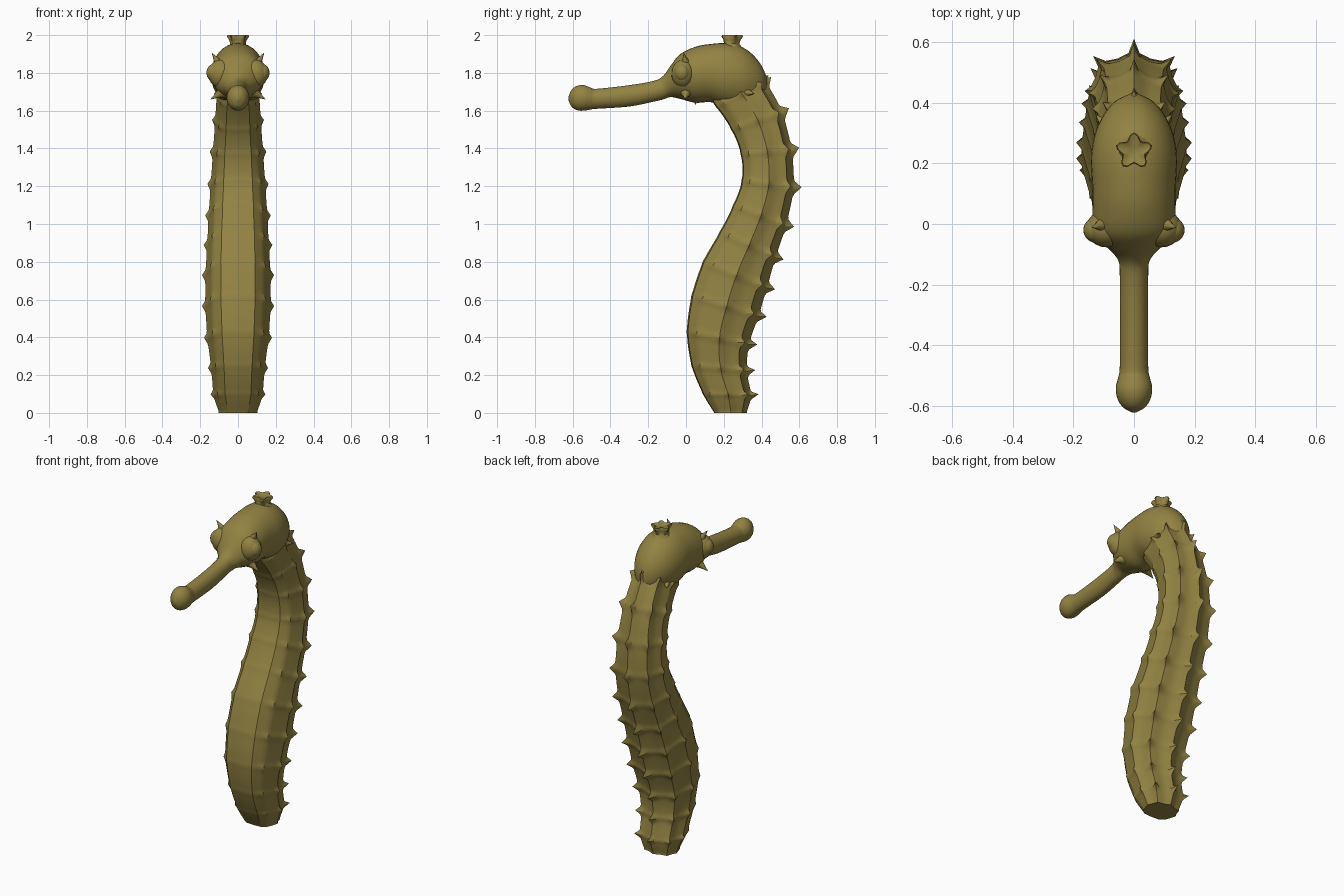
import bpy, bmesh, math
from mathutils import Vector

if "Cube" in bpy.data.objects:
    bpy.data.objects.remove(bpy.data.objects["Cube"])

olive = bpy.data.materials.new("olive skin")
olive.use_nodes = True
COLOUR = (0.29, 0.225, 0.055, 1)
olive.diffuse_color = COLOUR
olive.node_tree.nodes["Principled BSDF"].inputs["Base Color"].default_value = COLOUR


def finish(name, bm, angle=40):
    bmesh.ops.recalc_face_normals(bm, faces=bm.faces)
    mesh = bpy.data.meshes.new(name)
    bm.to_mesh(mesh)
    bm.free()
    mesh.materials.append(olive)
    ob = bpy.data.objects.new(name, mesh)
    bpy.context.collection.objects.link(ob)
    bpy.ops.object.select_all(action='DESELECT')
    ob.select_set(True)
    bpy.context.view_layer.objects.active = ob
    bpy.ops.object.shade_smooth_by_angle(angle=math.radians(angle))
    return ob


def loft(name, rings, angle=40):
    bm = bmesh.new()
    loops = [[bm.verts.new(p) for p in ring] for ring in rings]
    n = len(loops[0])
    for a, b in zip(loops, loops[1:]):
        for i in range(n):
            bm.faces.new((a[i], a[(i + 1) % n], b[(i + 1) % n], b[i]))
    bm.faces.new(loops[0])
    bm.faces.new(loops[-1])
    return finish(name, bm, angle)


def smooth_path(keys, steps):
    """Catmull-Rom through tuples; yields (position along keys, tuple)."""
    last = len(keys) - 1
    for k in range(last * steps + 1):
        i = min(k // steps, last - 1)
        t = k / steps - i
        p = [keys[max(0, min(last, i + d))] for d in (-1, 0, 1, 2)]
        yield i + t, [0.5 * (2 * b + (c - a) * t + (2 * a - 5 * b + 4 * c - d) * t * t
                             + (3 * b - a - 3 * c + d) * t ** 3) for a, b, c, d in zip(*p)]


# Trunk: each ring is front y, front z, back y, back z, half width
BODY = [(.15, 0, .32, 0, .10), (.09, .10, .345, .09, .13), (.03, .25, .325, .22, .143),
        (.005, .43, .335, .36, .163), (.03, .62, .385, .51, .174), (.09, .80, .43, .66, .174),
        (.18, .96, .475, .82, .165), (.25, 1.10, .53, .99, .157), (.295, 1.23, .57, 1.19, .146),
        (.29, 1.37, .56, 1.39, .134), (.24, 1.50, .51, 1.59, .122),
        (.16, 1.62, .42, 1.75, .11), (.08, 1.72, .30, 1.83, .07)]

# Half section: side, depth, thorn length on the ridge
SECTION = [(0, 0, 0), (.52, .02, 0), (.8, .17, .004), (.9, .34, 0), (1, .52, .012),
           (.84, .69, 0), (.76, .86, .028), (.36, .9, 0), (0, 1, .036)]
SUB = 3
half = []
for (a, b) in zip(SECTION, SECTION[1:]):
    for j in range(SUB):
        f = j / SUB
        half.append((a[0] + (b[0] - a[0]) * f, a[1] + (b[1] - a[1]) * f, a[2] if j == 0 else 0))
half.append(SECTION[-1])
outline = half + [(-u, v, s) for u, v, s in half[-2:0:-1]]

rings = []
for pos, (fy, fz, by, bz, w) in smooth_path(BODY, 12):
    front, back = Vector((0, fy, fz)), Vector((0, by, bz))
    depth = (back - front).normalized()
    along = Vector((0, -depth.z, depth.y))
    near = abs(pos - round(pos))
    thorn = max(0, 1 - near / .2)
    rib = 1 + .028 * max(0, 1 - near / .16) - .012 * math.sin(math.pi * near)
    middle = (front + back) / 2
    ring = []
    for u, v, s in outline:
        p = front.lerp(back, v) + Vector((u * w, 0, 0))
        out = p - middle
        p = middle + out * (rib if v > .1 else 1 + (rib - 1) * .4)
        if 0 < round(pos) < 12:
            p += (out.normalized() + along * .3) * s * thorn
        p.z = max(p.z, 0)
        ring.append(p)
    rings.append(ring)
loft("ringed_body", rings, 32)

# Head and snout: y, bottom z, top z, half width
HEAD = [(-.622, 1.655, 1.675, .006), (-.605, 1.62, 1.712, .036), (-.575, 1.602, 1.732, .055),
        (-.54, 1.6, 1.735, .06), (-.505, 1.606, 1.722, .052), (-.47, 1.61, 1.716, .047),
        (-.3, 1.622, 1.735, .047), (-.17, 1.648, 1.758, .047), (-.12, 1.66, 1.785, .052),
        (-.08, 1.672, 1.84, .085), (-.03, 1.662, 1.9, .13), (.05, 1.642, 1.938, .137),
        (.13, 1.645, 1.953, .138), (.22, 1.62, 1.957, .142), (.3, 1.62, 1.935, .128),
        (.36, 1.64, 1.89, .1), (.405, 1.665, 1.83, .062), (.43, 1.7, 1.765, .012)]
rings = []
for pos, (y, low, high, w) in smooth_path(HEAD, 4):
    rings.append([(w * math.cos(a), y, (low + high) / 2 + (high - low) / 2 * math.sin(a))
                  for a in (i * math.tau / 32 for i in range(32))])
loft("head_and_snout", rings, 60)


def spike(name, base, tip, radius):
    """Thorn with a flared foot, from base to tip."""
    base, tip = Vector(base), Vector(tip)
    turn = (tip - base).to_track_quat('Z', 'Y')
    length = (tip - base).length
    loft(name, [[base + turn @ Vector((radius * r * math.cos(a), radius * r * math.sin(a), length * h))
                 for a in (i * math.tau / 10 for i in range(10))]
                for h, r in ((0, 1), (.3, .6), (.65, .28), (1, .03))], 60)


def dome(name, centre, radii):
    bm = bmesh.new()
    bmesh.ops.create_uvsphere(bm, u_segments=24, v_segments=14, radius=1)
    for v in bm.verts:
        v.co = Vector(c + r * k for c, r, k in zip(centre, radii, v.co))
    finish(name, bm, 60)


# Eyes, brow thorns, cheek thorns and neck thorns on both sides
for side, label in ((1, "left"), (-1, "right")):
    dome(label + "_eye_socket", (side * .09, -.015, 1.795), (.068, .062, .075))
    dome(label + "_eye", (side * .125, -.02, 1.8), (.042, .042, .048))
    spike(label + "_brow_thorn", (side * .095, .0, 1.84), (side * .138, -.012, 1.905), .034)
    spike(label + "_cheek_thorn", (side * .08, .0, 1.7), (side * .145, -.005, 1.66), .036)
    spike(label + "_neck_thorn", (side * .07, .30, 1.7), (side * .125, .36, 1.69), .045)
spike("nape_thorn", (0, .37, 1.76), (0, .437, 1.785), .05)
spike("chin_thorn", (0, .05, 1.67), (0, .05, 1.632), .03)

# Five pointed crown on top of the head
rings = []
for z, r, star in ((1.93, .06, 0), (1.955, .04, .05), (1.975, .043, .15),
                   (1.992, .051, .22), (2.0, .047, .24), (1.99, .024, .1)):
    rings.append([(r * (1 + star * math.cos(5 * a)) * math.sin(a),
                   .24 - r * (1 + star * math.cos(5 * a)) * math.cos(a) * -1, z)
                  for a in (i * math.tau / 30 for i in range(30))])
loft("crown", rings, 45)
